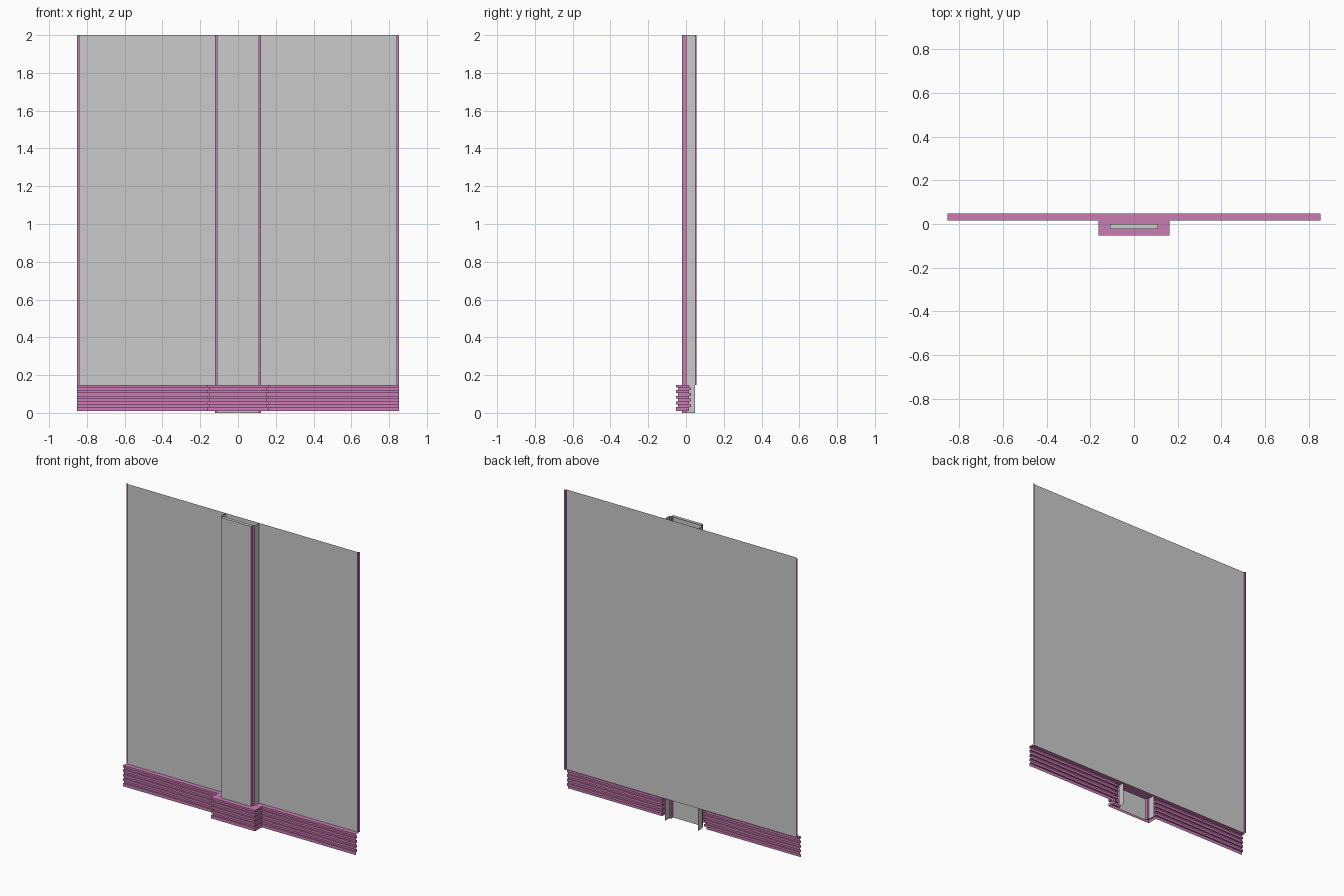
import bpy

if "Cube" in bpy.data.objects:
    bpy.data.objects.remove(bpy.data.objects["Cube"])

pink = bpy.data.materials.new("pink_trim")
pink.diffuse_color = (0.6, 0.2, 0.45, 1)
pink.use_nodes = True
pink.node_tree.nodes["Principled BSDF"].inputs["Base Color"].default_value = pink.diffuse_color

WALL_Y = 0.047   # wall face
END_X = 0.853    # half width
PIL_X = 0.122    # pilaster half width
TOP = 2.0
SKIRT_TOP = 0.148


def make_mesh(name, verts, faces, mat=None):
    me = bpy.data.meshes.new(name)
    me.from_pydata(verts, [], faces)
    ob = bpy.data.objects.new(name, me)
    bpy.context.collection.objects.link(ob)
    if mat:
        me.materials.append(mat)
    return ob


def upright(name, path, z0, z1, mat=None):
    """Sheet raised from an open plan path."""
    n = len(path)
    verts = [(x, y, z) for z in (z0, z1) for x, y in path]
    faces = [(i, i + 1, n + i + 1, n + i) for i in range(n - 1)]
    return make_mesh(name, verts, faces, mat)


# wall panels, including the one closing the back of the pilaster
upright("wall_middle", [(-PIL_X, WALL_Y), (PIL_X, WALL_Y)], SKIRT_TOP, TOP)
for side, s in (("left", -1), ("right", 1)):
    def path(*pts):
        p = [(s * x, y) for x, y in pts]
        return p if s > 0 else p[::-1]
    upright("wall_" + side, path((PIL_X, WALL_Y), (END_X - 0.01, WALL_Y)), SKIRT_TOP, TOP)
    # recessed strip at the wall end
    upright("end_reveal_" + side,
            path((END_X - 0.01, WALL_Y), (END_X - 0.01, 0.055), (END_X, 0.055)),
            SKIRT_TOP, TOP, pink)
    # pilaster side and its coloured corner notch
    upright("pilaster_side_" + side, path((PIL_X, 0.0), (PIL_X, WALL_Y)), 0, TOP)
    upright("pilaster_notch_" + side,
            path((0.11, -0.022), (0.11, 0.0), (PIL_X, 0.0)), 0, TOP, pink)

# pilaster front board and cap
upright("pilaster_front", [(-0.11, -0.022), (0.11, -0.022)], 0, TOP)
make_mesh("pilaster_cap",
          [(-0.11, -0.022, TOP), (0.11, -0.022, TOP), (0.11, 0, TOP), (-0.11, 0, TOP)],
          [(0, 1, 2, 3)])


# ribbed skirting: stepped profile swept along the wall and round the pilaster
def skirt_plan(inset):
    wall, front, half = 0.017 + inset, -0.053 + inset, 0.162 - inset
    return [(-END_X, wall), (-half, wall), (-half, front),
            (half, front), (half, wall), (END_X, wall)]


levels = [SKIRT_TOP, 0.135, 0.12, 0.105, 0.09, 0.075, 0.06, 0.045, 0.03, 0.01]
profile = []
for i in range(len(levels) - 1):
    inset = 0.01 * (i % 2)
    profile += [(inset, levels[i]), (inset, levels[i + 1])]
rings = [[(x, y, z) for x, y in skirt_plan(d)] for d, z in profile]
verts = [v for r in rings for v in r]
faces = [(6 * r + i, 6 * (r + 1) + i, 6 * (r + 1) + i + 1, 6 * r + i + 1)
         for r in range(len(rings) - 1) for i in range(5)]
# top ledge back to the wall
k = len(verts)
verts += [(x, WALL_Y, SKIRT_TOP) for x in (-END_X, -0.162, 0.162, END_X)]
faces += [(0, 1, k + 1, k), (1, 2, 3, 4, k + 2, k + 1), (4, 5, k + 3, k + 2)]
make_mesh("ribbed_skirting", verts, faces, pink)
